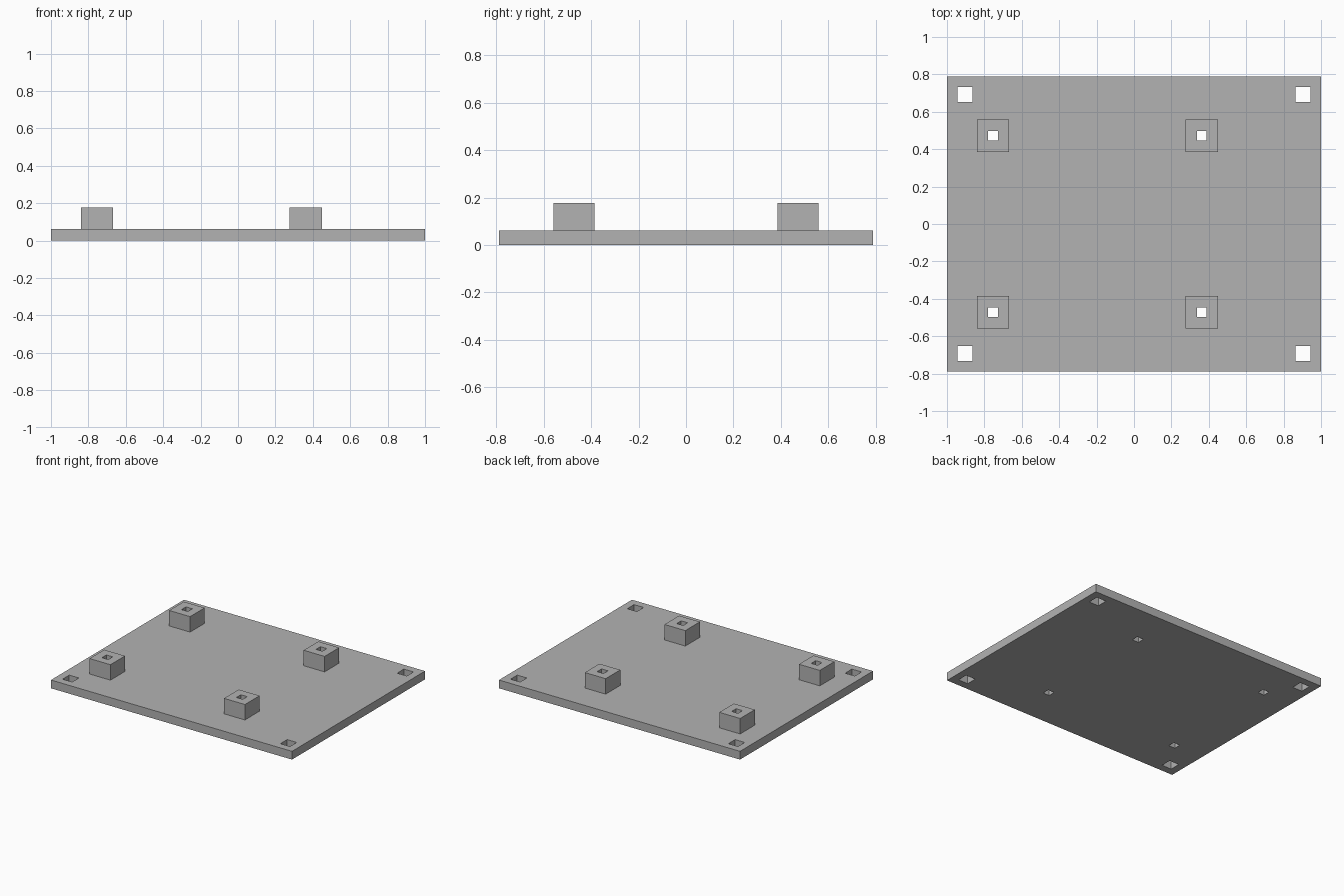
import bpy

if "Cube" in bpy.data.objects:
    bpy.data.objects.remove(bpy.data.objects["Cube"], do_unlink=True)

HALF_DEPTH = 0.788
PLATE_TOP = 0.062
POST_TOP = 0.178
POST_SIZE = 0.173
POST_HOLE = 0.053
CORNER_HOLE = 0.08

grey = bpy.data.materials.new("plain grey")
grey.use_nodes = True
colour = (0.45, 0.45, 0.45, 1)
grey.diffuse_color = colour
grey.node_tree.nodes["Principled BSDF"].inputs["Base Color"].default_value = colour


def box(name, x, y, width, depth, bottom, top):
    bpy.ops.mesh.primitive_cube_add(size=1, location=(x, y, (bottom + top) / 2))
    ob = bpy.context.object
    ob.name = name
    ob.scale = (width, depth, top - bottom)
    bpy.ops.object.transform_apply(location=False, rotation=False, scale=True)
    ob.data.materials.append(grey)
    return ob


def square_hole(target, x, y, size):
    """Cut a square hole straight through the target."""
    cutter = box("hole_cutter", x, y, size, size, -0.1, POST_TOP + 0.1)
    cutter.hide_render = True
    mod = target.modifiers.new("hole", 'BOOLEAN')
    mod.operation = 'DIFFERENCE'
    mod.solver = 'EXACT'
    mod.object = cutter
    bpy.context.view_layer.objects.active = target
    bpy.ops.object.modifier_apply(modifier=mod.name)
    bpy.data.objects.remove(cutter, do_unlink=True)


# Base plate with a mounting hole near each corner
plate = box("base_plate", 0, 0, 2, 2 * HALF_DEPTH, 0, PLATE_TOP)
for sx in (-1, 1):
    for sy in (-1, 1):
        square_hole(plate, sx * 0.904, sy * 0.692, CORNER_HOLE)

# Standoff posts, offset to the right side, with holes running through the plate
for side, x in (("right", -0.754), ("left", 0.362)):
    for end, y in (("front", -0.472), ("back", 0.472)):
        post = box(f"{end}_{side}_standoff", x, y, POST_SIZE, POST_SIZE, PLATE_TOP, POST_TOP)
        square_hole(post, x, y, POST_HOLE)
        square_hole(plate, x, y, POST_HOLE)
